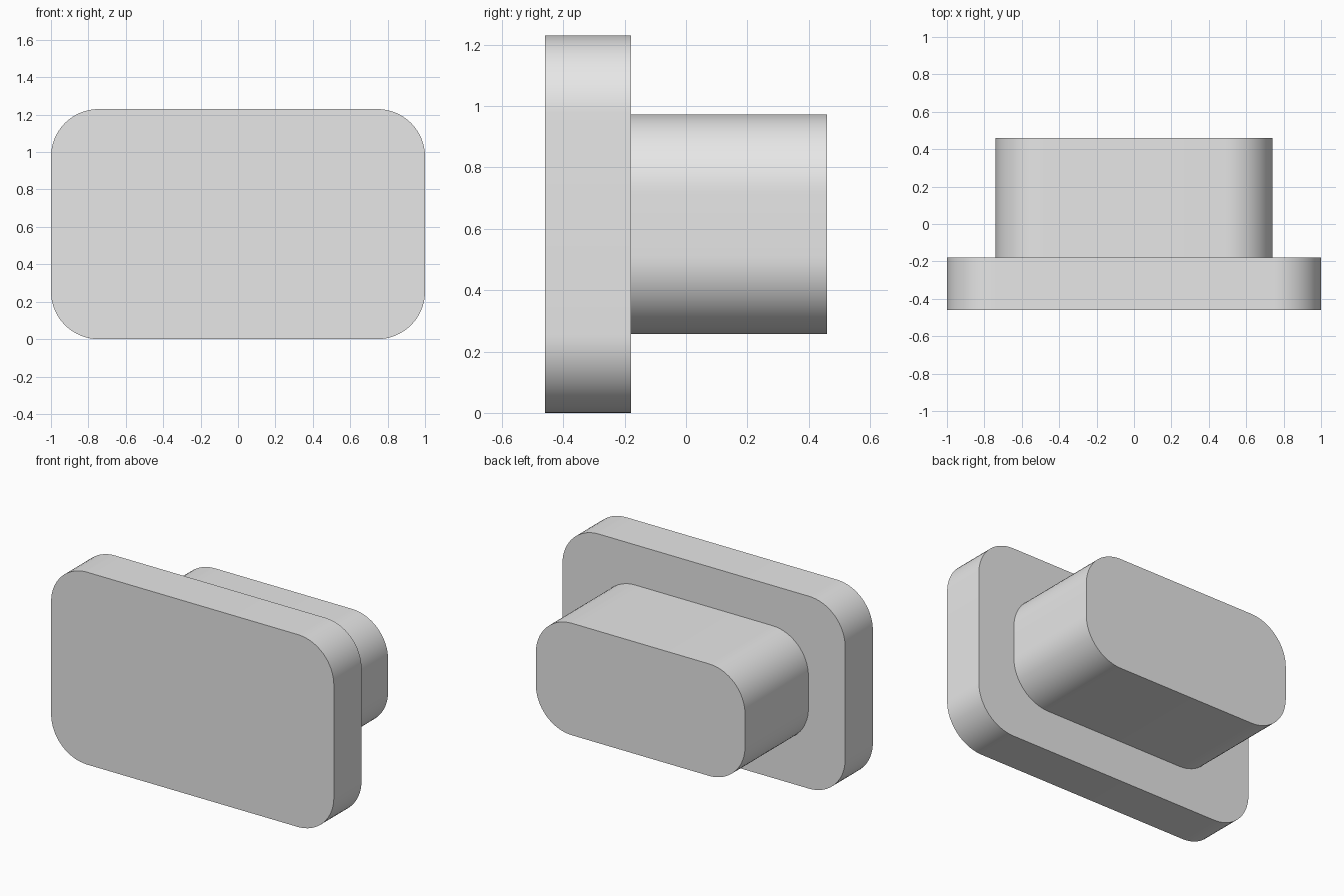
import bpy
import bmesh
from math import cos, sin, pi, radians

cube = bpy.data.objects.get("Cube")
if cube:
    bpy.data.objects.remove(cube, do_unlink=True)

GREY = (0.8, 0.8, 0.8, 1.0)
grey = bpy.data.materials.new("light grey")
grey.use_nodes = True
grey.diffuse_color = GREY
grey.node_tree.nodes["Principled BSDF"].inputs["Base Color"].default_value = GREY

MID_Z = 0.615
CORNER_STEPS = 16


def rounded_slab(name, half_width, half_height, radius, y_front, y_back):
    """Rounded rectangle in the XZ plane, extruded along Y."""
    bm = bmesh.new()
    outline = []
    for corner, (sx, sz) in enumerate([(1, 1), (-1, 1), (-1, -1), (1, -1)]):
        for step in range(CORNER_STEPS + 1):
            angle = (corner + step / CORNER_STEPS) * pi / 2
            x = sx * (half_width - radius) + radius * cos(angle)
            z = MID_Z + sz * (half_height - radius) + radius * sin(angle)
            outline.append(bm.verts.new((x, y_front, z)))
    face = bm.faces.new(outline)
    result = bmesh.ops.extrude_face_region(bm, geom=[face])
    moved = [v for v in result["geom"] if isinstance(v, bmesh.types.BMVert)]
    bmesh.ops.translate(bm, verts=moved, vec=(0, y_back - y_front, 0))
    bmesh.ops.recalc_face_normals(bm, faces=bm.faces)

    mesh = bpy.data.meshes.new(name)
    bm.to_mesh(mesh)
    bm.free()
    mesh.materials.append(grey)
    obj = bpy.data.objects.new(name, mesh)
    bpy.context.collection.objects.link(obj)

    bpy.ops.object.select_all(action="DESELECT")
    obj.select_set(True)
    bpy.context.view_layer.objects.active = obj
    bpy.ops.object.shade_smooth_by_angle(angle=radians(30))
    return obj


# Wide front plate
rounded_slab("front_plate", 1.0, 0.615, 0.255, -0.46, -0.18)
# Smaller block behind it
rounded_slab("rear_block", 0.74, 0.358, 0.255, -0.18, 0.46)
